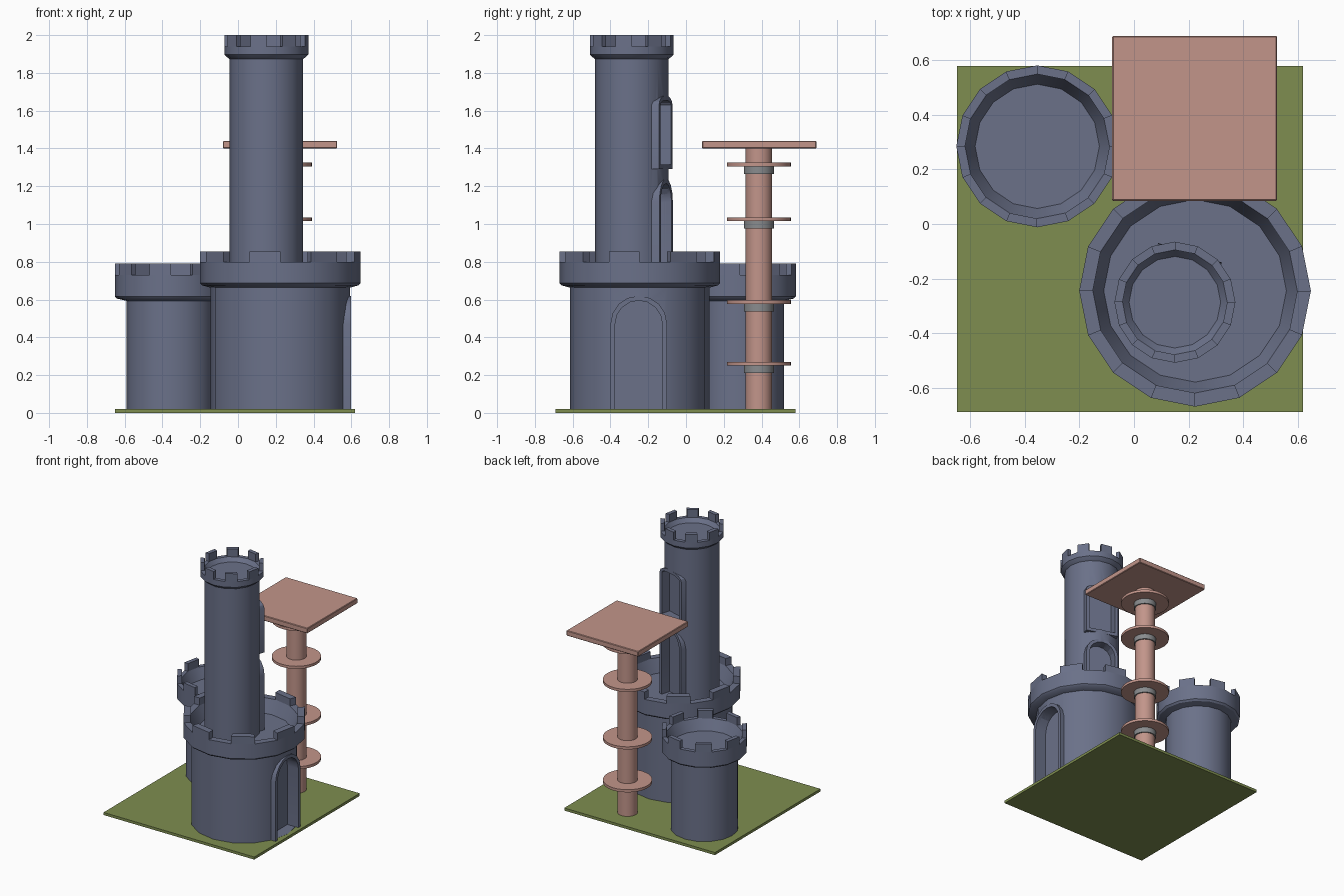
import bpy, bmesh, math
from mathutils import Vector

if "Cube" in bpy.data.objects:
    bpy.data.objects.remove(bpy.data.objects["Cube"])


def material(name, rgb):
    m = bpy.data.materials.new(name)
    m.diffuse_color = (*rgb, 1)
    m.use_nodes = True
    m.node_tree.nodes["Principled BSDF"].inputs["Base Color"].default_value = m.diffuse_color
    return m


STONE = material("slate_stone", (0.145, 0.165, 0.25))
GRASS = material("grass_green", (0.21, 0.27, 0.08))
CLAY = material("clay_pink", (0.54, 0.30, 0.255))
GREY = material("collar_grey", (0.25, 0.26, 0.27))
SIDES = 16


def finish(bm, name, mat, smooth=True):
    bmesh.ops.remove_doubles(bm, verts=bm.verts, dist=1e-5)
    bmesh.ops.recalc_face_normals(bm, faces=bm.faces)
    me = bpy.data.meshes.new(name)
    bm.to_mesh(me)
    bm.free()
    ob = bpy.data.objects.new(name, me)
    bpy.context.collection.objects.link(ob)
    me.materials.append(mat)
    if smooth:
        smooth_edges(ob)
    return ob


def select(ob):
    bpy.ops.object.select_all(action='DESELECT')
    ob.select_set(True)
    bpy.context.view_layer.objects.active = ob


def smooth_edges(ob):
    select(ob)
    bpy.ops.object.shade_smooth_by_angle(angle=math.radians(30))


def lathe(name, centre, profile, mat, sides):
    """Revolve (radius, z) points that start and end on the axis."""
    bm = bmesh.new()
    cx, cy = centre
    rings = []
    for r, z in profile:
        if r == 0:
            rings.append([bm.verts.new((cx, cy, z))] * sides)
        else:
            rings.append([bm.verts.new((cx + r * math.cos(math.tau * i / sides),
                                        cy + r * math.sin(math.tau * i / sides), z))
                          for i in range(sides)])
    for a, b in zip(rings, rings[1:]):
        for i in range(sides):
            j = (i + 1) % sides
            bm.faces.new(list(dict.fromkeys((a[i], a[j], b[j], b[i]))))
    return finish(bm, name, mat)


def box(bm, lower, upper):
    a = [bm.verts.new(p) for p in lower]
    b = [bm.verts.new(p) for p in upper]
    bm.faces.new(a)
    bm.faces.new(b)
    n = len(a)
    for i in range(n):
        bm.faces.new((a[i], a[(i + 1) % n], b[(i + 1) % n], b[i]))


def tower(name, c, r, z0, flare, notch, top, R, inner, floor_r, floor_z):
    """Round tower with a flared parapet; alternate sides carry merlons."""
    lip = 0.012
    body = lathe(name, c, [(0, z0), (r, z0), (r, flare - lip), (R - lip, flare),
                           (R, flare + lip), (R, notch), (inner, notch),
                           (floor_r, floor_z), (0, floor_z)], STONE, SIDES)
    bm = bmesh.new()
    for k in range(1, SIDES, 2):
        a, b = math.tau * k / SIDES, math.tau * (k + 1) / SIDES
        plan = [(R, a), (R, b), (inner, b), (inner, a)]
        ring = [(c[0] + q * math.cos(t), c[1] + q * math.sin(t)) for q, t in plan]
        box(bm, [(x, y, notch) for x, y in ring], [(x, y, top) for x, y in ring])
    finish(bm, name + "_merlons", STONE, False)
    return body


def arch(hw, z0, top, rise, n=8):
    pts = [(-hw, z0)]
    for i in range(n + 1):
        t = math.pi * (1 - i / n)
        pts.append((hw * math.cos(t), top - rise + rise * math.sin(t)))
    return pts + [(hw, z0)]


def opening(name, wall, c, azimuth, shift, hw, z0, top, rise, d0, d1, closed):
    """Cut an arched recess into the wall and line it with a frame."""
    w = 0.025
    n = Vector((math.cos(azimuth), math.sin(azimuth), 0))
    t = Vector((-n.y, n.x, 0))

    def place(pts, d):
        return [Vector((c[0], c[1], z)) + n * d + t * (s + shift) for s, z in pts]

    outer = arch(hw, z0, top, rise)
    inner = arch(hw - w, z0 + (w if closed else 0), top - w, max(rise - w, 0.02))
    # recess
    bm = bmesh.new()
    box(bm, place(inner, d0), place(inner, 0.6))
    cutter = finish(bm, name + "_cutter", STONE, False)
    cutter.hide_render = True
    mod = wall.modifiers.new("recess", 'BOOLEAN')
    mod.operation, mod.object, mod.solver = 'DIFFERENCE', cutter, 'EXACT'
    select(wall)
    bpy.ops.object.modifier_apply(modifier=mod.name)
    bpy.data.objects.remove(cutter)
    smooth_edges(wall)
    # frame
    bm = bmesh.new()
    loops = [[bm.verts.new(p) for p in place(pts, d)]
             for pts, d in ((outer, d0), (outer, d1), (inner, d1), (inner, d0))]
    m = len(outer)
    for i in range(m if closed else m - 1):
        j = (i + 1) % m
        for k in range(4):
            p, q = loops[k], loops[(k + 1) % 4]
            bm.faces.new((p[i], p[j], q[j], q[i]))
    if not closed:
        for i in (0, m - 1):
            bm.faces.new([lp[i] for lp in loops])
    finish(bm, name, STONE)


def slab(name, x0, x1, y0, y1, z0, z1, mat, bevel=0):
    bm = bmesh.new()
    ring = [(x0, y0), (x1, y0), (x1, y1), (x0, y1)]
    box(bm, [(x, y, z0) for x, y in ring], [(x, y, z1) for x, y in ring])
    if bevel:
        bmesh.ops.bevel(bm, geom=bm.edges[:], offset=bevel, segments=1, affect='EDGES')
    return finish(bm, name, mat, False)


# Grass base
slab("grass_base", -0.65, 0.62, -0.69, 0.58, 0, 0.02, GRASS)

# Three towers
MAIN, SIDE, HIGH = (0.224, -0.245), (-0.355, 0.285), (0.15, -0.287)
tower("side_tower", SIDE, 0.235, 0.005, 0.605, 0.73, 0.79, 0.297, 0.265, 0.228, 0.65)
main = tower("main_tower", MAIN, 0.37, 0.005, 0.675, 0.80, 0.855, 0.425, 0.375, 0.335, 0.70)
high = tower("high_tower", HIGH, 0.194, 0.66, 1.885, 1.94, 2.0, 0.222, 0.192, 0.168, 1.91)

# Doors and window
opening("main_door_frame", main, MAIN, 0, -0.005, 0.15, 0.021, 0.62, 0.15, 0.28, 0.373, False)
TURN = math.radians(73)
opening("high_door_frame", high, HIGH, TURN, 0, 0.122, 0.69, 1.24, 0.122, 0.12, 0.19, False)
opening("high_window_frame", high, HIGH, TURN, 0, 0.122, 1.29, 1.68, 0.05, 0.12, 0.188, True)

# Post with discs, collars and a square platform
POST = (0.2225, 0.386)


def drum(name, r, z0, z1, mat):
    lathe(name, POST, [(0, z0), (r, z0), (r, z1), (0, z1)], mat, 32)


drum("post", 0.07, 0.015, 1.405, CLAY)
for i, z in enumerate((0.25, 0.577, 1.015, 1.305)):
    drum(f"disc_{i + 1}", 0.17, z, z + 0.02, CLAY)
    drum(f"collar_{i + 1}", 0.079, z - 0.04, z, GREY)
slab("platform", -0.08, 0.525, 0.085, 0.69, 1.40, 1.44, CLAY, 0.004)
